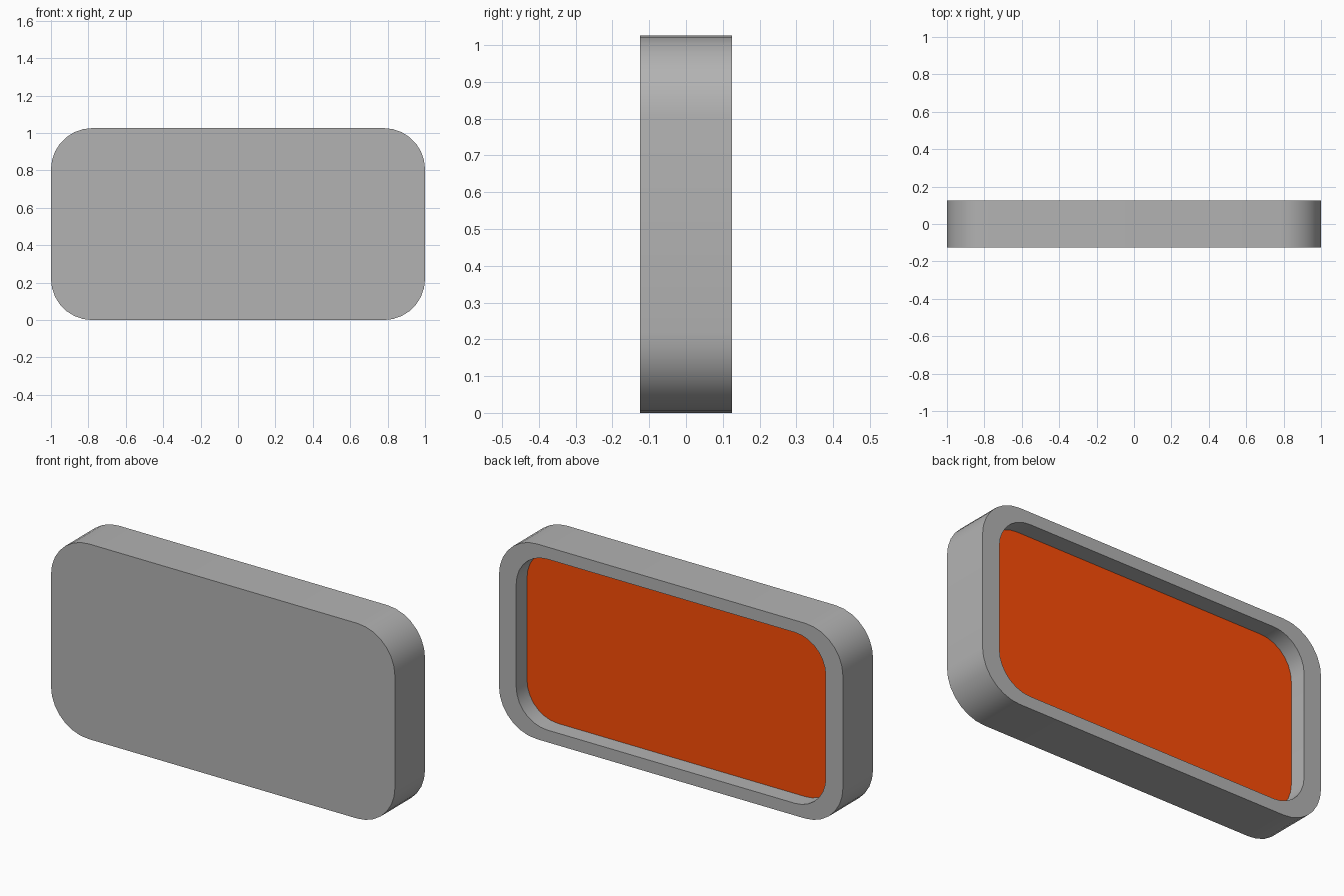
import bpy, bmesh, math

if "Cube" in bpy.data.objects:
    bpy.data.objects.remove(bpy.data.objects["Cube"])

H = 1.026          # overall height
D = 0.125          # half depth
FLOOR = 0.035      # y of recess floor
SEG = 7            # segments per rounded corner


def rounded_rect(bm, hx, hz, r, y):
    """Loop of vertices: rounded rectangle in the xz plane."""
    loop = []
    for i, (sx, sz) in enumerate([(1, 1), (-1, 1), (-1, -1), (1, -1)]):
        for k in range(SEG + 1):
            a = math.pi / 2 * (i + k / SEG)
            loop.append(bm.verts.new((sx * (hx - r) + r * math.cos(a), y,
                                      H / 2 + sz * (hz - r) + r * math.sin(a))))
    return loop


def bridge(bm, a, b):
    n = len(a)
    for i in range(n):
        bm.faces.new((a[i], a[(i + 1) % n], b[(i + 1) % n], b[i]))


def finish(bm, name):
    bmesh.ops.recalc_face_normals(bm, faces=bm.faces[:])
    me = bpy.data.meshes.new(name)
    bm.to_mesh(me)
    bm.free()
    ob = bpy.data.objects.new(name, me)
    bpy.context.collection.objects.link(ob)
    bpy.context.view_layer.objects.active = ob
    ob.select_set(True)
    bpy.ops.object.shade_smooth_by_angle(angle=math.radians(30))
    ob.select_set(False)
    return ob


def material(name, color):
    mat = bpy.data.materials.new(name)
    mat.diffuse_color = color
    mat.use_nodes = True
    mat.node_tree.nodes["Principled BSDF"].inputs["Base Color"].default_value = mat.diffuse_color
    return mat


# Housing: rounded slab with a shallow recess in the back
bm = bmesh.new()
front = rounded_rect(bm, 1.0, H / 2, 0.22, -D)
back = rounded_rect(bm, 1.0, H / 2, 0.22, D)
rim = rounded_rect(bm, 0.9, H / 2 - 0.064, 0.18, D)
floor = rounded_rect(bm, 0.9, H / 2 - 0.064, 0.18, FLOOR)
bm.faces.new(front)
for a, b in ((front, back), (back, rim), (rim, floor)):
    bridge(bm, a, b)
recess = bm.faces.new(floor)
recess.material_index = 1
housing = finish(bm, "housing")

# Dark grey shell, orange recess panel
housing.data.materials.append(material("grey_shell", (0.45, 0.45, 0.45, 1)))
housing.data.materials.append(material("orange_panel", (0.98, 0.073, 0.002, 1)))
